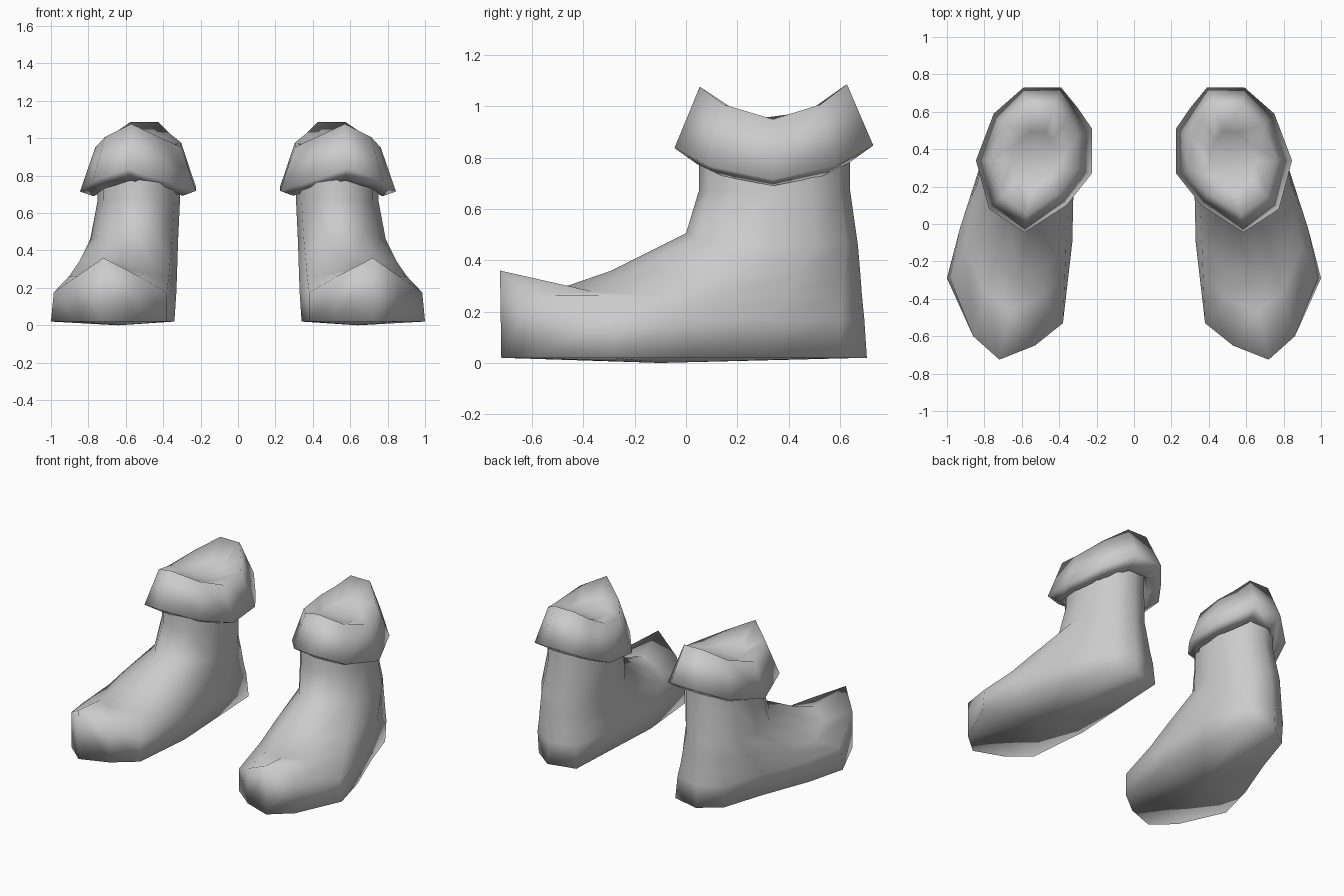
import bpy, bmesh, math
from mathutils import Vector

cube = bpy.data.objects.get("Cube")
if cube:
    bpy.data.objects.remove(cube, do_unlink=True)

grey = bpy.data.materials.new("boot_grey")
colour = (0.6, 0.6, 0.6, 1)
grey.diffuse_color = colour
grey.use_nodes = True
grey.node_tree.nodes["Principled BSDF"].inputs["Base Color"].default_value = colour


def loft(name, rings, side, bottom=None, top=None):
    """Skin closed rings of points; bottom and top are optional fan centres."""
    bm = bmesh.new()

    def vert(p):
        return bm.verts.new((p[0] * side, p[1], p[2]))

    loops = [[vert(p) for p in ring] for ring in rings]
    count = len(rings[0])
    for low, high in zip(loops, loops[1:]):
        for i in range(count):
            j = (i + 1) % count
            bm.faces.new((low[i], low[j], high[j], high[i]))
    for centre, loop in ((bottom, loops[0]), (top, loops[-1])):
        if centre:
            c = vert(centre)
            for i in range(count):
                bm.faces.new((loop[i], loop[(i + 1) % count], c))
    bmesh.ops.recalc_face_normals(bm, faces=bm.faces)
    for face in bm.faces:
        face.smooth = True
    mesh = bpy.data.meshes.new(name)
    bm.to_mesh(mesh)
    bm.free()
    mesh.materials.append(grey)
    bpy.context.collection.objects.link(bpy.data.objects.new(name, mesh))


# Foot outlines, from the toe round the outer side to the heel and back
sole = [(.72, -.72), (.86, -.6), (1, -.29), (.93, -.02), (.8, .32), (.71, .6),
        (.57, .705), (.38, .66), (.36, .27), (.34, -.1), (.38, -.53), (.53, -.65)]
welt = [(.72, -.725), (.86, -.6), (.985, -.29), (.93, -.02), (.82, .32), (.72, .6),
        (.57, .695), (.39, .65), (.33, .3), (.33, -.1), (.38, -.53), (.53, -.65)]
angles = [math.tau * i / len(sole) for i in range(len(sole))]


def oval(cx, cy, rx, ry):
    return [(cx + rx * math.sin(a), cy - ry * math.cos(a)) for a in angles]


ankle = oval(.555, .335, .235, .335)
shaft = oval(.53, .345, .22, .295)


def boot_ring(start, end, blend, front_z, side_z):
    """Blend two outlines, raising the ring towards the toe."""
    ring = []
    for p, q, a in zip(start, end, angles):
        x, y = Vector(p).lerp(Vector(q), blend)
        lift = max(0, math.cos(a)) ** 5
        ring.append((x, y, side_z + (front_z - side_z) * lift))
    return ring


boot_rings = [
    boot_ring(sole, welt, 0, .02, .02),
    boot_ring(welt, ankle, 0, .36, .17),
    boot_ring(welt, ankle, .36, .3, .26),
    boot_ring(welt, ankle, .6, .36, .34),
    boot_ring(welt, ankle, 1, .505, .46),
    boot_ring(ankle, shaft, 1, .67, .67),
    boot_ring(ankle, shaft, 1, .82, .82),
]

# Cuff outline at its flared lower edge, starting at the front tip
flare = [(.585, -.045), (.775, .08), (.845, .34), (.75, .59), (.59, .73),
         (.39, .73), (.3, .62), (.225, .51), (.225, .27), (.36, .1)]
middle = (.53, .335)


def cuff_ring(scale, base, bend):
    """Scale the cuff outline; the ring dips at the sides by a parabola."""
    ring = []
    for p in flare:
        x, y = Vector(middle).lerp(Vector(p), scale)
        ring.append((x, y, base + bend * (y - middle[1]) ** 2))
    return ring


cuff_rings = [
    cuff_ring(.7, .75, 1),      # hidden against the shaft
    cuff_ring(.77, .69, 1),     # underside where it meets the shaft
    cuff_ring(1, .715, .85),    # flared edge
    cuff_ring(.74, .95, 1.6),   # rim with front and back peaks
    cuff_ring(.4, .945, 1.2),   # hollow top
]

for label, side in (("left", 1), ("right", -1)):
    loft(label + "_boot", boot_rings, side, bottom=(.64, -.1, 0))
    loft(label + "_cuff", cuff_rings, side, top=(*middle, .94))
